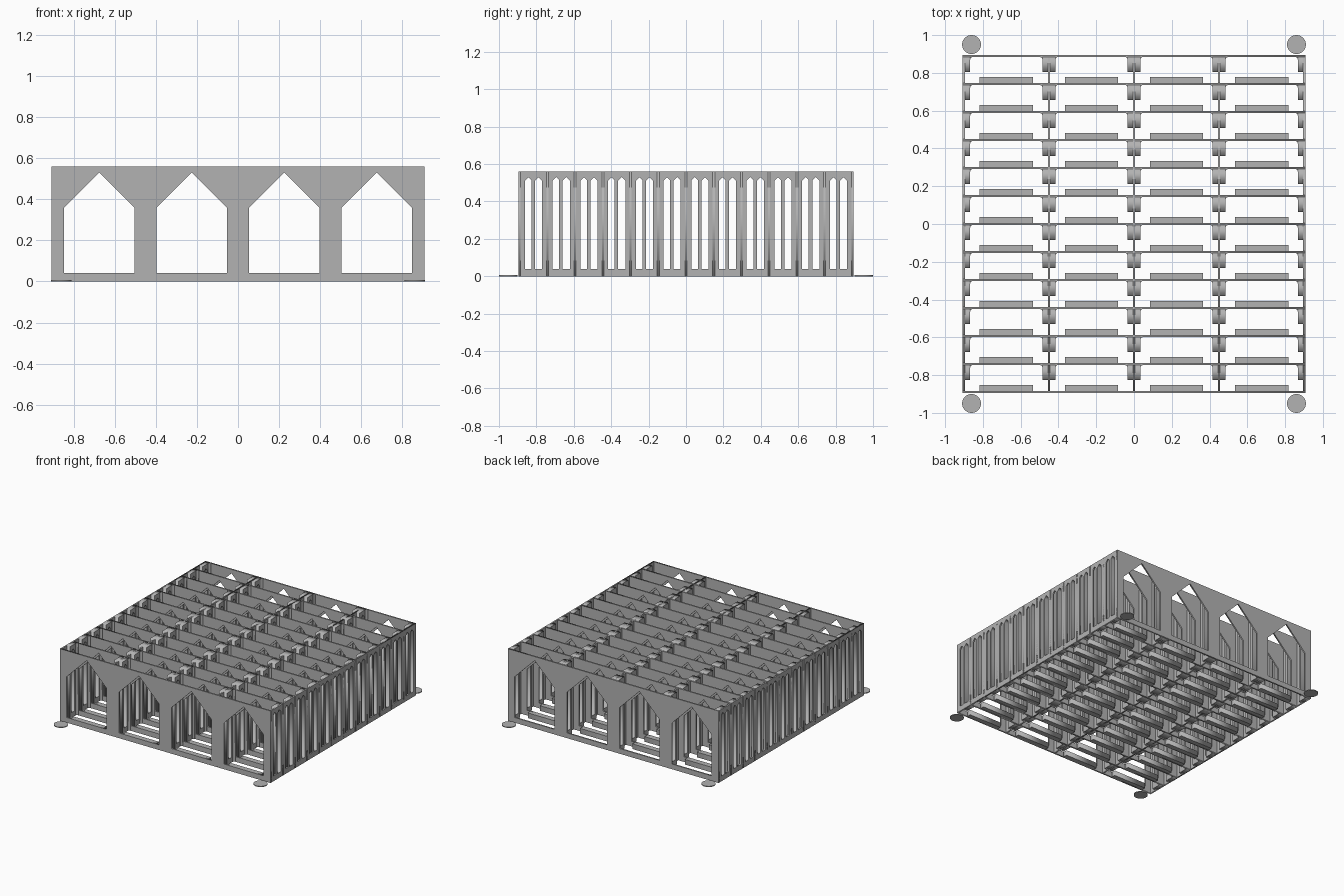
import bpy
import math
from mathutils import Matrix, Vector

cube = bpy.data.objects.get("Cube")
if cube:
    bpy.data.objects.remove(cube, do_unlink=True)

grey = bpy.data.materials.new("plain grey")
grey.use_nodes = True
grey.diffuse_color = (0.45, 0.45, 0.45, 1)
grey.node_tree.nodes["Principled BSDF"].inputs["Base Color"].default_value = grey.diffuse_color

HEIGHT, PEAK, SILL = 0.56, 0.53, 0.04
HALF_X, HALF_Y, WALL = 0.907, 0.895, 0.011
ROWS, COLS = 12, 4
EDGE_X, EDGE_Y = HALF_X - WALL / 2, HALF_Y - WALL / 2
ROW, COL = 2 * EDGE_Y / ROWS, 2 * EDGE_X / COLS
BLOCK, BLOCK_LENGTH, FILLET = 0.034, 0.085, 0.015

row_lines = [-EDGE_Y + i * ROW for i in range(ROWS + 1)]
row_centres = [y + ROW / 2 for y in row_lines[:-1]]
col_lines = [-EDGE_X + i * COL for i in range(COLS + 1)]
col_centres = [x + COL / 2 for x in col_lines[:-1]]

# Local axes of upright and flat panels
ACROSS = Matrix(((1, 0, 0), (0, 0, -1), (0, 1, 0)))
ALONG = Matrix(((0, 0, 1), (1, 0, 0), (0, 1, 0)))
FLAT = Matrix.Identity(3)


def rect(x0, x1, y0, y1):
    return [(x0, y0), (x1, y0), (x1, y1), (x0, y1)]


def house(centre, half):
    """Opening with a flat sill and a pointed 45 degree top."""
    shoulder = PEAK - half
    return [(centre - half, SILL), (centre + half, SILL), (centre + half, shoulder),
            (centre, PEAK), (centre - half, shoulder)]


def add_object(name, mesh, location=(0, 0, 0)):
    obj = bpy.data.objects.new(name, mesh)
    obj.location = location
    bpy.context.collection.objects.link(obj)
    return obj


def panel_mesh(name, loops, axes, thickness):
    """Extrude flat outlines, with inner outlines left as holes."""
    curve = bpy.data.curves.new(name, "CURVE")
    curve.dimensions = "2D"
    curve.fill_mode = "BOTH"
    curve.extrude = thickness / 2
    for loop in loops:
        spline = curve.splines.new("POLY")
        spline.points.add(len(loop) - 1)
        for point, (x, y) in zip(spline.points, loop):
            point.co = (x, y, 0, 1)
        spline.use_cyclic_u = True
    helper = add_object(name + "_outline", curve)
    graph = bpy.context.evaluated_depsgraph_get()
    graph.update()
    mesh = bpy.data.meshes.new_from_object(helper.evaluated_get(graph))
    bpy.data.objects.remove(helper, do_unlink=True)
    bpy.data.curves.remove(curve)
    mesh.transform(axes.to_4x4())
    mesh.name = name
    mesh.materials.clear()
    mesh.materials.append(grey)
    return mesh


# Cross walls with pointed windows
windows = [house(x, 0.172) for x in col_centres]
cross_wall = panel_mesh("cross_wall", [rect(-HALF_X, HALF_X, 0, HEIGHT)] + windows, ACROSS, WALL)
for y in row_lines:
    add_object("cross_wall", cross_wall, (0, y, 0))

# Long walls with a pair of slots in each cell
slots = [house(y + side * 0.027, 0.019) for y in row_centres for side in (-1, 1)]
long_wall = panel_mesh("long_wall", [rect(-HALF_Y, HALF_Y, 0, HEIGHT)] + slots, ALONG, WALL)
for x in col_lines:
    add_object("long_wall", long_wall, (x, 0, 0))

# Slotted blocks thickening the long walls at the rear of each cell
loops = []
for y, rear in zip(row_centres, row_lines[1:]):
    loops += [rect(rear - BLOCK_LENGTH, rear, 0, HEIGHT), house(y + 0.027, 0.019)]
inner_blocks = panel_mesh("inner_blocks", loops, ALONG, 2 * BLOCK)
outer_blocks = panel_mesh("outer_blocks", loops, ALONG, BLOCK)
for x in col_lines[1:-1]:
    add_object("inner_blocks", inner_blocks, (x, 0, 0))
for side in (-1, 1):
    add_object("outer_blocks", outer_blocks, (side * (EDGE_X - BLOCK / 2), 0, 0))

# Rounded fillets between blocks and cross walls
fillets = []
for x in col_centres:
    for rear in row_lines[1:]:
        for side in (-1, 1):
            corner = Vector((x + side * (COL / 2 - BLOCK), rear - WALL / 2))
            loop = [tuple(corner)]
            for step in range(5):
                a = step * math.pi / 8
                loop.append((corner.x - side * FILLET * (1 - math.cos(a)),
                             corner.y - FILLET * (1 - math.sin(a))))
            fillets.append(loop)
add_object("corner_fillets", panel_mesh("corner_fillets", fillets, FLAT, HEIGHT), (0, 0, HEIGHT / 2))

# Low ledges at the front of each cell
ledges = [rect(x - 0.141, x + 0.141, y, y + 0.037) for x in col_centres for y in row_lines[:-1]]
add_object("floor_ledges", panel_mesh("floor_ledges", ledges, FLAT, SILL), (0, 0, SILL / 2))

# Thin round pads at the corners
for x in (-0.86, 0.86):
    for y in (-0.95, 0.95):
        bpy.ops.mesh.primitive_cylinder_add(vertices=40, radius=0.05, depth=0.006, location=(x, y, 0.003))
        pad = bpy.context.object
        pad.name = "corner_pad"
        pad.data.materials.append(grey)
        bpy.ops.object.shade_smooth_by_angle()
